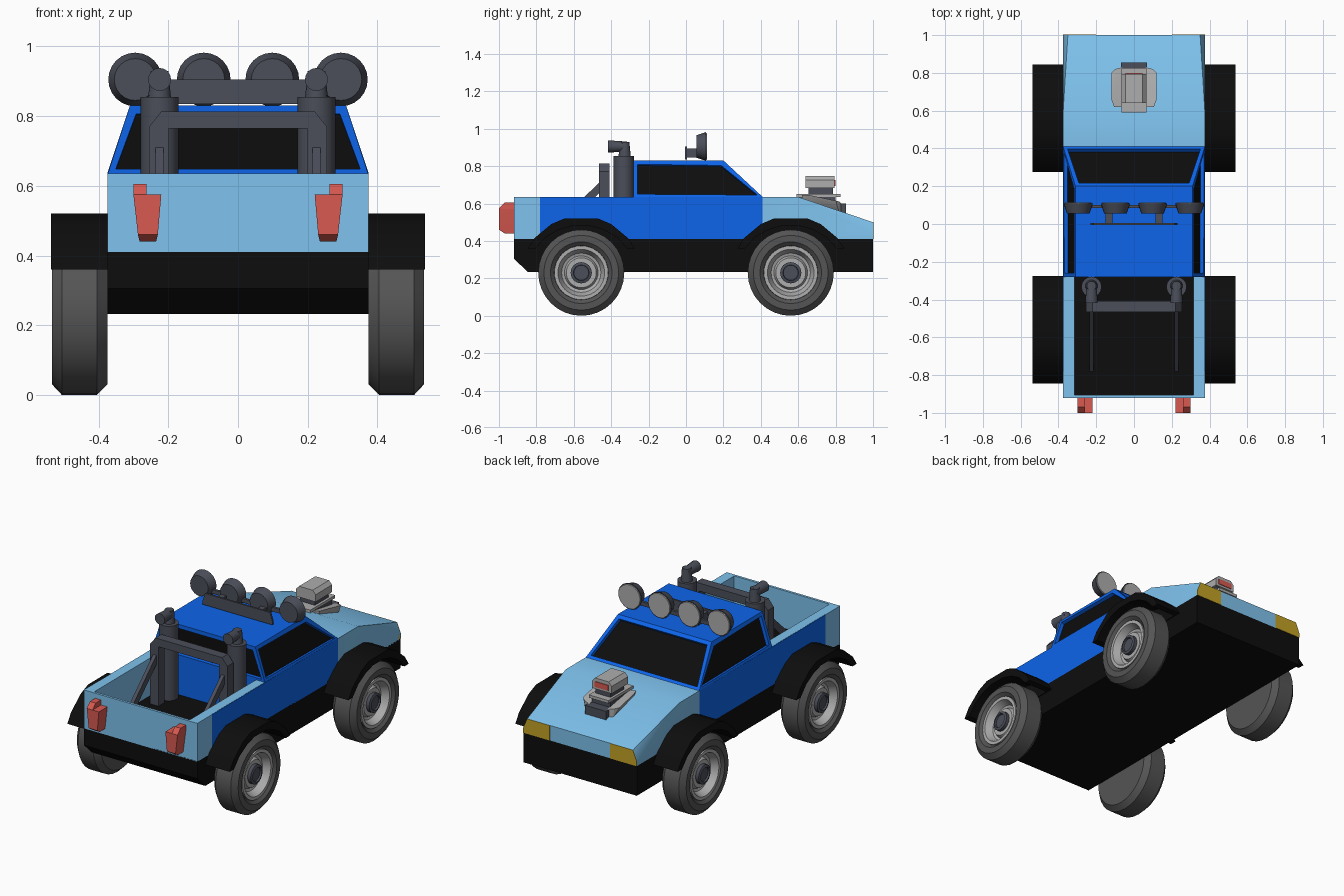
import bpy, bmesh, math
from mathutils import Vector, Matrix

if "Cube" in bpy.data.objects:
    bpy.data.objects.remove(bpy.data.objects["Cube"])


def mat(name, r, g, b):
    m = bpy.data.materials.new(name)
    m.diffuse_color = (r, g, b, 1)
    m.use_nodes = True
    m.node_tree.nodes["Principled BSDF"].inputs["Base Color"].default_value = m.diffuse_color
    return m


BLUE = mat("blue", 0.004, 0.13, 0.83)
SKY = mat("light_blue", 0.21, 0.54, 0.85)
BLACK = mat("black", 0.004, 0.004, 0.004)
SLATE = mat("slate", 0.07, 0.076, 0.10)
RED = mat("red", 0.68, 0.10, 0.08)
YELLOW = mat("yellow", 0.55, 0.36, 0.02)
RUBBER = mat("rubber", 0.09, 0.09, 0.09)
STEEL = mat("steel", 0.42, 0.42, 0.42)


def finish(name, bm, *mats):
    bmesh.ops.recalc_face_normals(bm, faces=bm.faces)
    me = bpy.data.meshes.new(name)
    bm.to_mesh(me)
    bm.free()
    ob = bpy.data.objects.new(name, me)
    bpy.context.collection.objects.link(ob)
    for m in mats:
        me.materials.append(m)
    return ob


def hull_bm(pts):
    bm = bmesh.new()
    for p in pts:
        bm.verts.new(p)
    bmesh.ops.convex_hull(bm, input=bm.verts)
    bmesh.ops.dissolve_limit(bm, angle_limit=0.01, verts=bm.verts, edges=bm.edges)
    bmesh.ops.recalc_face_normals(bm, faces=bm.faces)
    return bm


def hull(name, pts, m):
    return finish(name, hull_bm(pts), m)


def corners(x0, x1, y0, y1, z0, z1):
    return [(x, y, z) for x in (x0, x1) for y in (y0, y1) for z in (z0, z1)]


def box(name, x0, x1, y0, y1, z0, z1, m):
    return hull(name, corners(x0, x1, y0, y1, z0, z1), m)


def prism(name, outline, axis, a, b, m):
    # outline is (y,z) for axis "x", (x,z) for axis "y"
    bm = bmesh.new()
    place = (lambda p, t: (t, p[0], p[1])) if axis == "x" else (lambda p, t: (p[0], t, p[1]))
    f = bm.faces.new([bm.verts.new(place(p, a)) for p in outline])
    g = bmesh.ops.extrude_face_region(bm, geom=[f])["geom"]
    d = Vector((b - a, 0, 0)) if axis == "x" else Vector((0, b - a, 0))
    bmesh.ops.translate(bm, vec=d, verts=[v for v in g if isinstance(v, bmesh.types.BMVert)])
    return finish(name, bm, m)


def tube(name, p, q, r1, r2, m, seg=16):
    p, q = Vector(p), Vector(q)
    bm = bmesh.new()
    rot = (q - p).to_track_quat("Z", "Y").to_matrix().to_4x4()
    bmesh.ops.create_cone(bm, cap_ends=True, segments=seg, radius1=r1, radius2=r2,
                          depth=(q - p).length, matrix=Matrix.Translation((p + q) / 2) @ rot)
    return finish(name, bm, m)


def lathe(name, prof, s, cy, cz, m, seg=32):
    # profile of (x, radius) spun about the x axis
    bm = bmesh.new()
    vs = [bm.verts.new((s * x, cy, cz + r)) for x, r in prof]
    es = [bm.edges.new(vs[i:i + 2]) for i in range(len(vs) - 1)]
    bmesh.ops.spin(bm, geom=vs + es, cent=(0, cy, cz), axis=(1, 0, 0),
                   angle=2 * math.pi, steps=seg)
    bmesh.ops.remove_doubles(bm, verts=bm.verts, dist=1e-4)
    return finish(name, bm, m)


# Chassis and lower body
prism("chassis", [(-0.92, 0.41), (-0.92, 0.305), (-0.845, 0.233), (1, 0.233), (1, 0.41)],
      "x", -0.375, 0.375, BLACK)
box("cab_lower", -0.375, 0.375, -0.28, 0.41, 0.405, 0.635, BLUE)

# Cab with recessed windows on the four sloped sides
bm = hull_bm([(s * x, y, z) for s in (-1, 1) for x, y, z in
              ((0.375, -0.28, 0.63), (0.375, 0.41, 0.635), (0.31, -0.28, 0.83), (0.31, 0.2, 0.83))])
for f in [f for f in bm.faces if abs(f.normal.z) < 0.9]:
    bmesh.ops.inset_individual(bm, faces=[f], thickness=0.03, depth=0)
    bmesh.ops.inset_individual(bm, faces=[f], thickness=0.001, depth=-0.02)
    f.material_index = 1
finish("cab", bm, BLUE, BLACK)

# Hood with tapered nose
hull("hood", [(s * x, y, z) for s in (-1, 1) for x, y, z in
     ((0.375, 0.41, 0.405), (0.375, 0.41, 0.635), (0.375, 0.6, 0.635),
      (0.375, 1, 0.405), (0.375, 1, 0.44), (0.35, 1, 0.5))], SKY)

# Pickup bed
box("tailgate", -0.375, 0.375, -0.92, -0.905, 0.405, 0.635, SKY)

fender = [(-0.285, 0.36), (-0.25, 0.415), (-0.16, 0.49), (-0.09, 0.52),
          (0.09, 0.52), (0.16, 0.49), (0.25, 0.415), (0.285, 0.36)]
inner = [(0.245, 0.36), (0.19, 0.42), (0.12, 0.46), (0.05, 0.48),
         (-0.05, 0.48), (-0.12, 0.46), (-0.19, 0.42), (-0.245, 0.36)]

for s, side in ((-1, "left"), (1, "right")):
    box(side + "_bed_corner", s * 0.315, s * 0.375, -0.91, -0.78, 0.405, 0.635, SKY)
    box(side + "_bed_wall", s * 0.315, s * 0.372, -0.78, -0.28, 0.405, 0.635, SKY)
    box(side + "_bed_panel", s * 0.372, s * 0.375, -0.78, -0.28, 0.405, 0.634, BLUE)
    hull(side + "_headlight", [(s * x, y, z) for y in (0.98, 1.002) for x, z in
         ((0.2, 0.41), (0.2, 0.5), (0.35, 0.5), (0.375, 0.44), (0.375, 0.41))], YELLOW)

    # Tail lights
    hull(side + "_tail_light", [(s * x, y, z) for x, y, z in
         ((0.22, -0.92, 0.575), (0.3, -0.92, 0.575), (0.235, -0.92, 0.44), (0.282, -0.92, 0.44),
          (0.22, -1, 0.575), (0.3, -1, 0.575), (0.23, -1, 0.46), (0.287, -1, 0.46),
          (0.235, -0.97, 0.44), (0.282, -0.97, 0.44))], RED)
    hull(side + "_tail_light_top", [(s * x, y, z) for x in (0.262, 0.3) for y, z in
         ((-0.92, 0.57), (-0.92, 0.605), (-0.97, 0.605), (-1, 0.575), (-1, 0.57))], RED)

    # Wheels and fenders
    for c, end in ((-0.56, "rear"), (0.56, "front")):
        n = end + "_" + side
        prism(n + "_fender", [(c + y, z) for y, z in fender + inner], "x", s * 0.37, s * 0.537, BLACK)
        prism(n + "_wheel_well", [(c + y, z) for y, z in fender], "x", s * 0.36, s * 0.38, BLACK)
        lathe(n + "_tire", [(0.375, 0), (0.375, 0.2), (0.405, 0.23), (0.505, 0.23), (0.533, 0.2),
                            (0.533, 0.165), (0.515, 0.145), (0.45, 0.14)], s, c, 0.23, RUBBER)
        lathe(n + "_rim", [(0.45, 0.146), (0.522, 0.144), (0.522, 0.125), (0.48, 0.105),
                           (0.475, 0.09), (0.495, 0.08), (0.495, 0)], s, c, 0.23, STEEL)
        lathe(n + "_hub", [(0.48, 0.057), (0.515, 0.057), (0.52, 0.042), (0.51, 0.04), (0.51, 0)],
              s, c, 0.23, SLATE, 16)

    # Exhaust stacks with elbow tips
    x = s * 0.225
    tube(side + "_stack", (x, -0.333, 0.41), (x, -0.333, 0.855), 0.054, 0.054, SLATE)
    tube(side + "_stack_neck", (x, -0.328, 0.85), (x, -0.328, 0.93), 0.033, 0.025, SLATE)
    tube(side + "_stack_tip", (x, -0.315, 0.905), (x, -0.417, 0.905), 0.026, 0.033, SLATE)

    # Roll bar brace
    prism(side + "_brace", [(-0.46, 0.715), (-0.46, 0.66), (-0.72, 0.41), (-0.78, 0.41)],
          "x", x - 0.011, x + 0.011, SLATE)
    box(side + "_lamp_bracket", s * 0.115, s * 0.15, 0, 0.1, 0.845, 0.895, SLATE)

# Roll bar hoop
prism("roll_bar", [(-0.255, 0.41), (-0.255, 0.77), (-0.22, 0.813), (0.22, 0.813), (0.255, 0.77),
                   (0.255, 0.41), (0.2, 0.41), (0.2, 0.765), (-0.2, 0.765), (-0.2, 0.41)],
      "y", -0.465, -0.408, SLATE)

# Roof lamps
prism("lamp_plate", [(-0.23, 0.835), (0.23, 0.835), (0.23, 0.86), (0.215, 0.905), (-0.215, 0.905),
                     (-0.23, 0.86)], "y", -0.005, 0.006, SLATE)
box("lamp_rail", -0.3, 0.3, 0.085, 0.1, 0.865, 0.89, SLATE)
for i in range(4):
    x = -0.295 + i * 0.1967
    tube(f"lamp_{i}", (x, 0.055, 0.905), (x, 0.108, 0.905), 0.06, 0.077, SLATE, 24)
    tube(f"lamp_lens_{i}", (x, 0.1, 0.905), (x, 0.113, 0.905), 0.074, 0.07, STEEL, 24)

# Engine and blower scoop on the hood
box("engine_core", -0.06, 0.06, 0.595, 0.8, 0.58, 0.637, SLATE)
box("engine_plate", -0.065, 0.065, 0.59, 0.825, 0.635, 0.652, STEEL)
box("engine_neck", -0.05, 0.05, 0.655, 0.785, 0.65, 0.685, SLATE)
box("engine_pulley", -0.07, 0.07, 0.79, 0.855, 0.54, 0.6, SLATE)
hull("scoop", [(x, y, z) for y in (0.64, 0.795) for x, z in
     ((-0.065, 0.682), (0.065, 0.682), (-0.065, 0.725), (0.065, 0.725),
      (-0.045, 0.747), (0.045, 0.747))], STEEL)
box("scoop_mouth", -0.045, 0.045, 0.78, 0.799, 0.695, 0.727, RED)
for s, side in ((-1, "left"), (1, "right")):
    hull(side + "_engine_bank", [(s * x, y, z) for x, y, z in
         ((0.06, 0.62, 0.56), (0.06, 0.83, 0.53), (0.06, 0.62, 0.635), (0.06, 0.83, 0.6),
          (0.105, 0.62, 0.645), (0.12, 0.66, 0.645), (0.12, 0.8, 0.615), (0.1, 0.82, 0.61),
          (0.09, 0.62, 0.6), (0.09, 0.82, 0.55))], STEEL)

# Smooth round parts, keep hard edges
for o in bpy.data.objects:
    o.select_set(True)
    bpy.context.view_layer.objects.active = o
bpy.ops.object.shade_smooth_by_angle(angle=math.radians(25))
